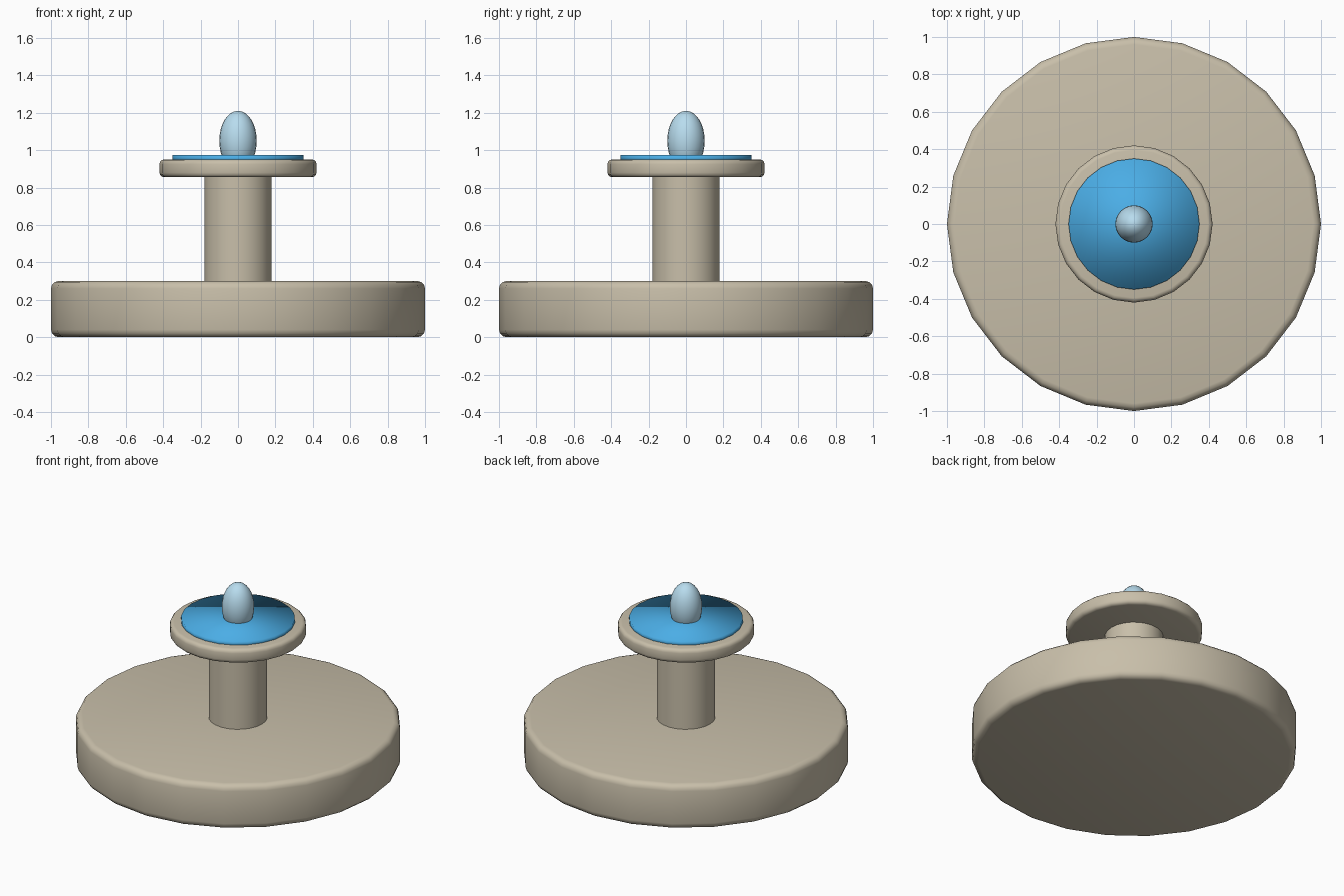
import bpy
import math

if "Cube" in bpy.data.objects:
    bpy.data.objects.remove(bpy.data.objects["Cube"])


def material(name, rgb):
    m = bpy.data.materials.new(name)
    m.diffuse_color = (*rgb, 1.0)
    m.use_nodes = True
    m.node_tree.nodes["Principled BSDF"].inputs["Base Color"].default_value = m.diffuse_color
    return m


stone = material("stone", (0.58, 0.52, 0.40))
water = material("water", (0.07, 0.42, 0.79))
spray = material("spray", (0.48, 0.72, 0.86))


def disc(name, radius, z0, z1, mat, bevel=0.0, sides=24):
    """Upright cylinder between two heights, with optional rounded rims."""
    bpy.ops.mesh.primitive_cylinder_add(vertices=sides, radius=radius, depth=z1 - z0,
                                        location=(0, 0, (z0 + z1) / 2))
    ob = bpy.context.object
    ob.name = name
    ob.data.materials.append(mat)
    if bevel:
        mod = ob.modifiers.new("rounded_rim", 'BEVEL')
        mod.width = bevel
        mod.segments = 3
        mod.limit_method = 'ANGLE'
        mod.angle_limit = math.radians(40)
        bpy.ops.object.modifier_apply(modifier=mod.name)
    return ob


# Stone parts: wide base, column and upper basin
for name, radius, z0, z1, bevel in (
    ("base", 1.0, 0.0, 0.30, 0.04),
    ("column", 0.18, 0.28, 0.87, 0.0),
    ("basin", 0.42, 0.855, 0.95, 0.025),
):
    disc(name, radius, z0, z1, stone, bevel)
    bpy.ops.object.shade_smooth_by_angle(angle=math.radians(35))

# Water surface, fully smooth so it shades like a soft dome
disc("water_surface", 0.35, 0.935, 0.975, water)
bpy.ops.object.shade_smooth()

# Water jet: stretched ball rising from the basin
bpy.ops.mesh.primitive_uv_sphere_add(segments=24, ring_count=16, radius=0.1,
                                     location=(0, 0, 1.05))
jet = bpy.context.object
jet.name = "water_jet"
jet.scale = (1, 1, 1.6)
jet.data.materials.append(spray)
bpy.ops.object.transform_apply(location=False, rotation=False, scale=True)
bpy.ops.object.shade_smooth()
